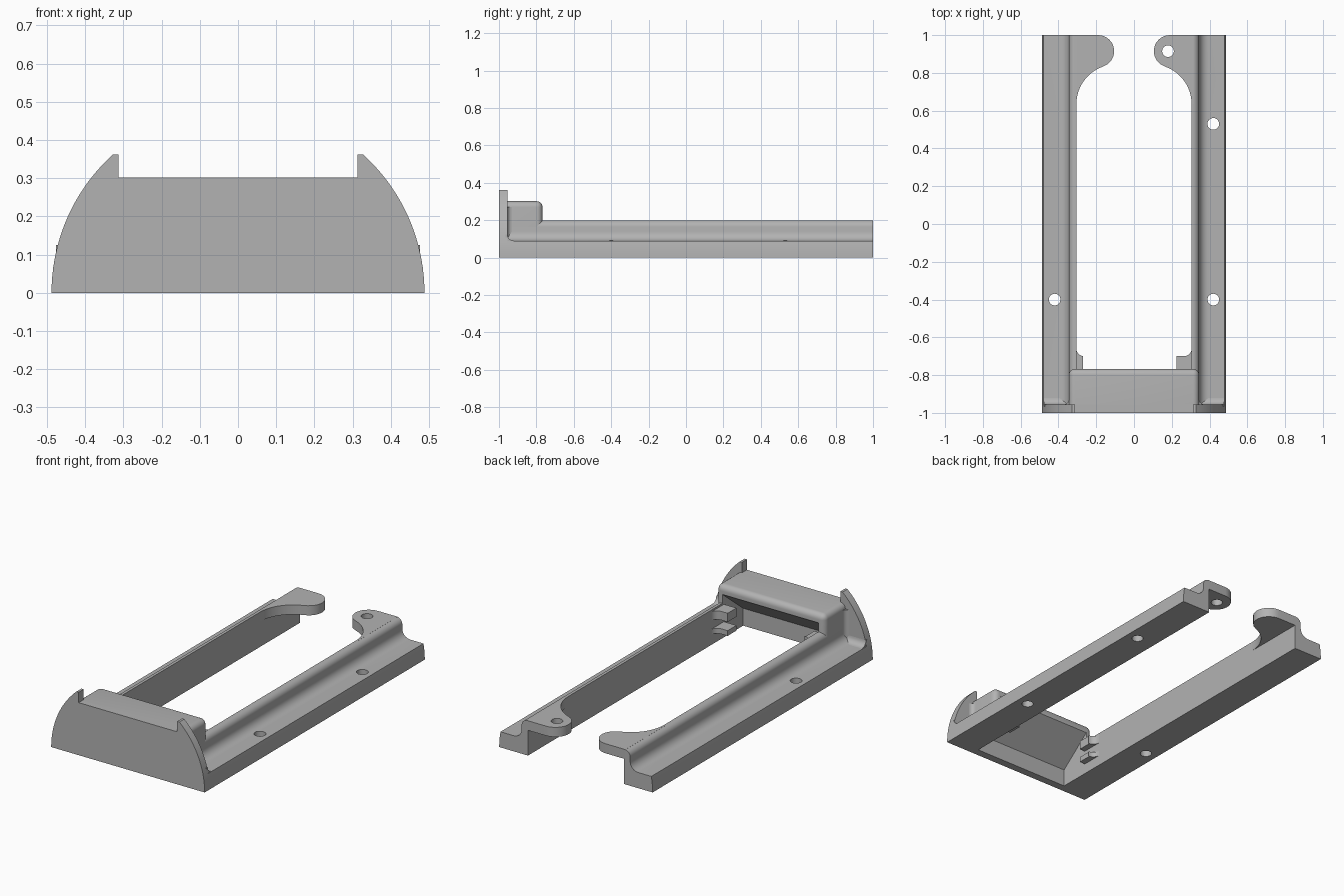
import bpy, bmesh, math
from mathutils import Vector

if "Cube" in bpy.data.objects:
    bpy.data.objects.remove(bpy.data.objects["Cube"], do_unlink=True)

grey = bpy.data.materials.new("plain grey")
grey.use_nodes = True
grey.diffuse_color = (0.45, 0.45, 0.45, 1)
grey.node_tree.nodes["Principled BSDF"].inputs["Base Color"].default_value = (0.45, 0.45, 0.45, 1)

R = 0.488        # outer radius of the shell
INNER = 0.305    # inner wall of the rails
SIDE = 0.345     # outer wall of ridge and end block
FLOOR = 0.09     # height of the rail ledge
PLATE = -0.955   # inner face of the end plate


def arc(cx, cy, r, a0, a1, n=12):
    """Points along an arc, angles in degrees."""
    angles = [math.radians(a0 + (a1 - a0) * i / n) for i in range(n + 1)]
    return [(cx + r * math.cos(a), cy + r * math.sin(a)) for a in angles]


def finish(name, bm):
    bmesh.ops.recalc_face_normals(bm, faces=bm.faces)
    mesh = bpy.data.meshes.new(name)
    bm.to_mesh(mesh)
    bm.free()
    mesh.materials.append(grey)
    ob = bpy.data.objects.new(name, mesh)
    bpy.context.collection.objects.link(ob)
    return ob


def prism(name, outline, axis, a, b, mirror=False):
    """Extrude an outline along an axis; the outline uses the other two axes in order."""
    place = {"x": lambda p: (a, p[0], p[1]),
             "y": lambda p: (p[0], a, p[1]),
             "z": lambda p: (p[0], p[1], a)}[axis]
    flip = -1 if mirror else 1
    bm = bmesh.new()
    face = bm.faces.new([bm.verts.new(place(p)) for p in outline])
    moved = bmesh.ops.extrude_face_region(bm, geom=[face])["geom"]
    step = Vector([b - a if c == axis else 0 for c in "xyz"])
    bmesh.ops.translate(bm, vec=step, verts=[v for v in moved if isinstance(v, bmesh.types.BMVert)])
    for v in bm.verts:
        v.co.x *= flip
    return finish(name, bm)


def activate(ob):
    bpy.ops.object.select_all(action="DESELECT")
    bpy.context.view_layer.objects.active = ob
    ob.select_set(True)


def cut(ob, cutter):
    mod = ob.modifiers.new("cut", "BOOLEAN")
    mod.operation = "DIFFERENCE"
    mod.solver = "EXACT"
    mod.object = cutter
    activate(ob)
    bpy.ops.object.modifier_apply(modifier=mod.name)
    bpy.data.objects.remove(cutter, do_unlink=True)


def drill(ob, x, y, mirror):
    cut(ob, prism("hole_cutter", arc(x, y, 0.031, 0, 345, 23), "z", -0.1, 0.4, mirror))


parts = []

# Rail section: curved outside, flat ledge, coved rise to a rounded ridge
rail_section = ([(INNER, 0)] + arc(0, 0, R, 0, math.degrees(math.asin(FLOOR / R)), 4)
                + arc(SIDE + 0.05, FLOOR + 0.05, 0.05, 270, 180, 8)
                + arc(SIDE - 0.035, 0.165, 0.035, 0, 90, 8) + [(INNER, 0.2)])

# Tab outline: rounded lug blending into the rail with a concave sweep
sweep = 71.3
tab_outline = ([(0.315, 1), (0.315, 0.635)] + arc(INNER - 0.21, 0.635, 0.21, 0, sweep, 14)
               + arc(0.19, 0.915, 0.085, 180 + sweep, 90, 14))

for side, mirror in (("left", False), ("right", True)):
    rail = prism(side + "_rail", rail_section, "y", -0.96, 1, mirror)
    for y in (0.53, -0.40):
        drill(rail, 0.42, y, mirror)
    tab = prism(side + "_tab", tab_outline, "z", 0.145, 0.2, mirror)
    drill(tab, 0.18, 0.915, mirror)
    parts += [rail, tab]

    # Small stacked clips in the corner beside the end block
    tip = 0.27 if mirror else 0.225
    clip = [(0.32, -0.78), (tip, -0.78), (tip, -0.70)] + arc(0.265, -0.66, 0.04, 270, 360, 6) + [(0.32, -0.65)]
    for label, low, high in (("lower", 0.06, 0.09), ("upper", 0.14, 0.19)):
        parts.append(prism(f"{side}_{label}_clip", clip, "z", low, high, mirror))

    # Coves where the end plate meets the ledge and the block
    r = 0.035
    ledge_cove = [(PLATE - 0.01, FLOOR - 0.01), (PLATE + r, FLOOR - 0.01)] + arc(PLATE + r, FLOOR + r, r, 270, 180, 6) + [(PLATE - 0.01, FLOOR + r)]
    parts.append(prism(side + "_ledge_cove", ledge_cove, "x", SIDE, 0.476, mirror))
    r = 0.025
    block_cove = [(SIDE - 0.01, PLATE - 0.01), (SIDE + r, PLATE - 0.01)] + arc(SIDE + r, PLATE + r, r, 270, 180, 6) + [(SIDE - 0.01, PLATE + r)]
    parts.append(prism(side + "_block_cove", block_cove, "z", FLOOR, 0.27, mirror))

# End plate: round-sided panel with two raised ears
top = 0.362
half = arc(0, 0, R, 0, math.degrees(math.asin(top / R)), 20) + [(0.313, top), (0.313, 0.302)]
parts.append(prism("end_plate", half + [(-x, z) for x, z in reversed(half)], "y", -1, PLATE))

# End block: rounded box, hollowed below with a sloping ceiling
bm = bmesh.new()
bmesh.ops.create_cube(bm, size=1)
for v in bm.verts:
    v.co = (v.co.x * 2 * SIDE, -0.867 + v.co.y * 0.2, 0.161 + v.co.z * 0.282)
back = max(v.co.y for v in bm.verts)
high = max(v.co.z for v in bm.verts)


def rounded(edge):
    a, b = (v.co for v in edge.verts)
    on_back = min(a.y, b.y) > back - 0.001
    on_top = min(a.z, b.z) > high - 0.001
    upright = abs(a.z - b.z) > 0.1
    return (on_back and (on_top or upright)) or (on_top and abs(a.y - b.y) > 0.1)


bmesh.ops.bevel(bm, geom=[e for e in bm.edges if rounded(e)], offset=0.032,
                segments=6, profile=0.5, affect="EDGES")
block = finish("end_block", bm)
hollow = [(PLATE, -0.1), (PLATE, 0.1), (-0.75, 0.265), (-0.75, -0.1)]
cut(block, prism("hollow_cutter", hollow, "x", -INNER, INNER))
parts.append(block)

# Smooth the curves, keep the corners crisp
for ob in parts:
    activate(ob)
    bpy.ops.object.shade_smooth_by_angle(angle=math.radians(30))
